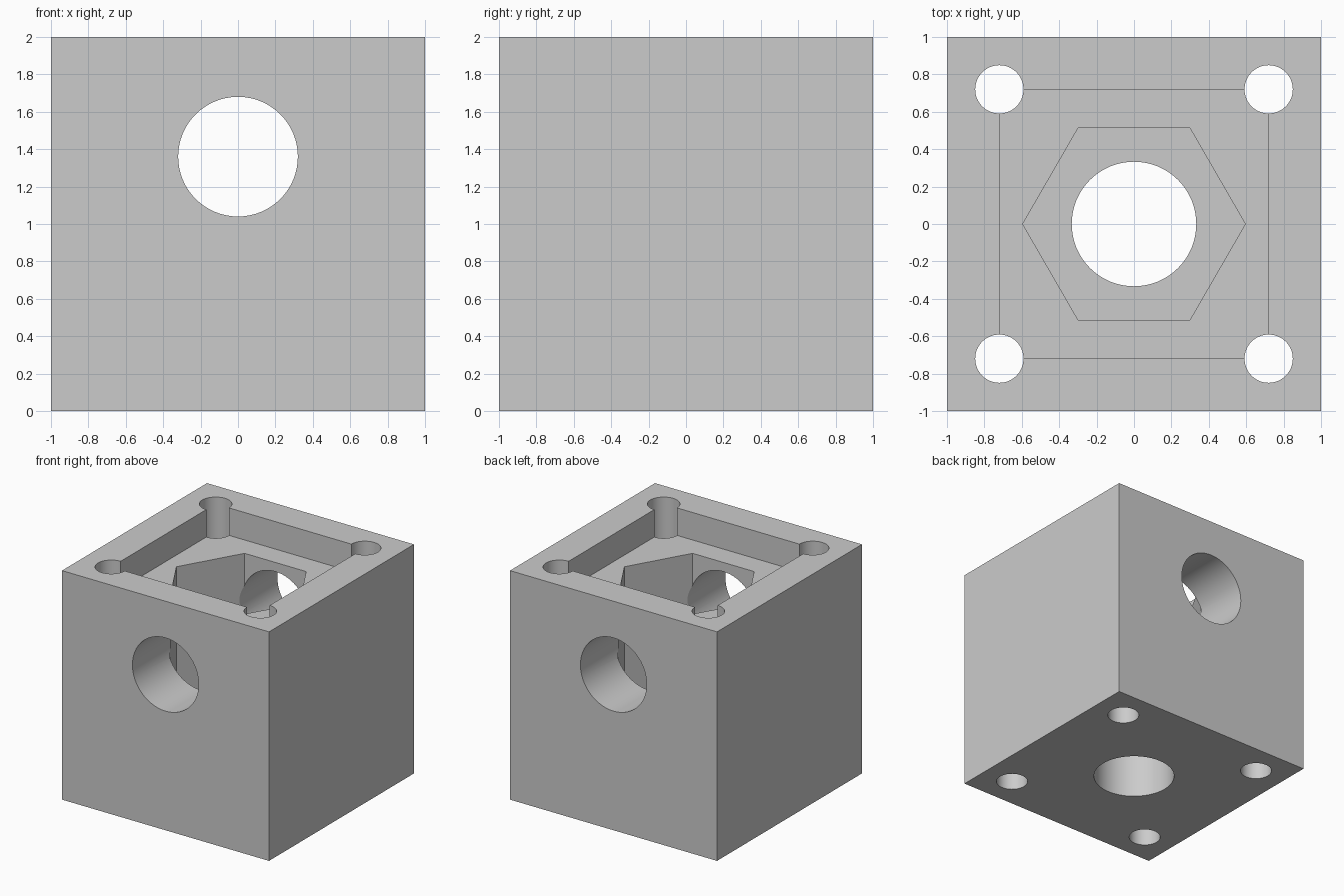
import bpy
import math

old = bpy.data.objects.get("Cube")
if old:
    bpy.data.objects.remove(old, do_unlink=True)

# Single plain grey
grey = bpy.data.materials.new("plain_grey")
grey.use_nodes = True
colour = (0.6, 0.6, 0.6, 1.0)
grey.diffuse_color = colour
grey.node_tree.nodes["Principled BSDF"].inputs["Base Color"].default_value = colour


def box(name, size, centre):
    bpy.ops.mesh.primitive_cube_add(size=1, location=centre)
    ob = bpy.context.object
    ob.name = name
    ob.scale = size
    bpy.ops.object.transform_apply(location=True, rotation=True, scale=True)
    ob.data.materials.append(grey)
    return ob


def prism(name, radius, length, centre, sides=64, tilt=0.0, turn=0.0):
    bpy.ops.mesh.primitive_cylinder_add(vertices=sides, radius=radius, depth=length,
                                        location=centre, rotation=(tilt, 0, turn))
    ob = bpy.context.object
    ob.name = name
    bpy.ops.object.transform_apply(location=True, rotation=True, scale=True)
    ob.data.materials.append(grey)
    return ob


def cut(body, cutter):
    cutter.hide_render = True
    mod = body.modifiers.new(cutter.name, "BOOLEAN")
    mod.operation = "DIFFERENCE"
    mod.solver = "EXACT"
    mod.object = cutter
    bpy.ops.object.select_all(action="DESELECT")
    bpy.context.view_layer.objects.active = body
    body.select_set(True)
    bpy.ops.object.modifier_apply(modifier=mod.name)
    bpy.data.objects.remove(cutter, do_unlink=True)


block = box("block", (2, 2, 2), (0, 0, 1))

# Shallow square recess in the top, and the hexagonal socket below it
corner, recess_floor, socket_floor, top = 0.72, 1.76, 0.52, 2.2
cut(block, box("square_recess", (2 * corner, 2 * corner, top - recess_floor),
               (0, 0, (top + recess_floor) / 2)))
cut(block, prism("hex_socket", 0.595, top - socket_floor,
                 (0, 0, (top + socket_floor) / 2), sides=6, turn=math.pi / 6))

# Central bore, cross bore from front to back, and four corner screw holes
cut(block, prism("central_bore", 0.333, 2.0, (0, 0, 0.5)))
cut(block, prism("cross_bore", 0.32, 3.0, (0, 0, 1.36), tilt=math.pi / 2))
for sx in (-1, 1):
    for sy in (-1, 1):
        cut(block, prism("screw_hole", 0.129, 3.0, (sx * corner, sy * corner, 1)))

bpy.ops.object.shade_smooth_by_angle(angle=math.radians(30))
